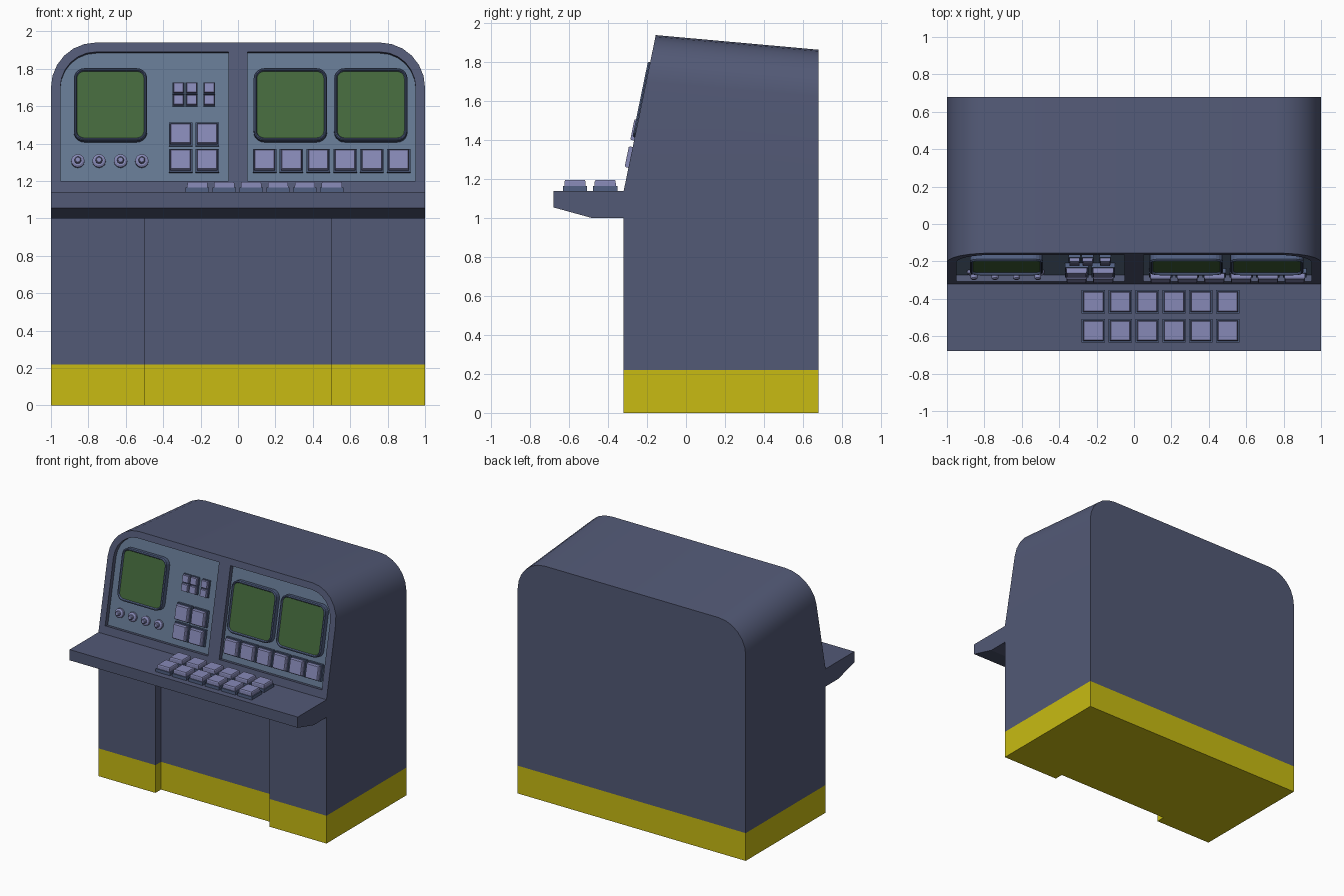
import bpy, bmesh
from math import sin, cos, pi, atan
from mathutils import Matrix

if "Cube" in bpy.data.objects:
    bpy.data.objects.remove(bpy.data.objects["Cube"])

SLOPE = 0.206                      # lean of the instrument face
LEAN = atan(SLOPE)
FACE = Matrix.Translation((0, -0.32, 1.14)) @ Matrix.Rotation(pi / 2 - LEAN, 4, 'X')
DESK = Matrix.Translation((0, 0, 1.14))
FLOOR = -0.035                     # depth of the recessed panels


def material(name, rgb):
    m = bpy.data.materials.new(name)
    m.diffuse_color = (*rgb, 1)
    m.use_nodes = True
    m.node_tree.nodes["Principled BSDF"].inputs["Base Color"].default_value = m.diffuse_color
    return m


HULL = material("hull_blue", (0.085, 0.10, 0.18))
PANEL = material("panel_blue", (0.13, 0.19, 0.29))
TRIM = material("trim_blue", (0.085, 0.12, 0.23))
KEY = material("key_lilac", (0.24, 0.25, 0.47))
GREEN = material("screen_green", (0.058, 0.14, 0.045))
YELLOW = material("base_yellow", (0.58, 0.50, 0.006))


def up(z):                         # world height -> distance along the face
    return (z - 1.14) / cos(LEAN)


def finish(bm, name, mat, matrix=Matrix()):
    bmesh.ops.recalc_face_normals(bm, faces=bm.faces)
    me = bpy.data.meshes.new(name)
    bm.to_mesh(me)
    bm.free()
    me.materials.append(mat)
    ob = bpy.data.objects.new(name, me)
    bpy.context.collection.objects.link(ob)
    ob.matrix_world = matrix
    return ob


def loft(bm, loops, cap_start=True, cap_end=True):
    rings = [[bm.verts.new(p) for p in loop] for loop in loops]
    for a, b in zip(rings, rings[1:]):
        for i in range(len(a)):
            j = (i + 1) % len(a)
            bm.faces.new((a[i], a[j], b[j], b[i]))
    if cap_start:
        bm.faces.new(rings[0])
    if cap_end:
        bm.faces.new(rings[-1])


def flat(points, h):
    return [(x, y, h) for x, y in points]


def arc(cx, cy, r, a0, a1, n):
    return [(cx + r * cos(a0 + (a1 - a0) * i / n), cy + r * sin(a0 + (a1 - a0) * i / n))
            for i in range(n + 1)]


def rounded(cx, cy, w, h, r, n=5):
    pts = []
    for k, (sx, sy) in enumerate(((1, 1), (-1, 1), (-1, -1), (1, -1))):
        pts += arc(cx + sx * (w / 2 - r), cy + sy * (h / 2 - r), r, k * pi / 2, (k + 1) * pi / 2, n)
    return pts


def rect(cx, cy, w, h):
    return [(cx + sx * w / 2, cy + sy * h / 2) for sx, sy in ((1, 1), (-1, 1), (-1, -1), (1, -1))]


def buttons(name, centres, size, matrix, z0, z1):
    sockets, caps = bmesh.new(), bmesh.new()
    mid = z0 + (z1 - z0) * 0.45
    for x, y in centres:
        loft(sockets, [flat(rect(x, y, size, size), z0), flat(rect(x, y, size, size), mid)])
        loft(caps, [flat(rect(x, y, size * k, size * k), z) for k, z in
                    ((0.88, mid), (0.86, z1 - 0.006), (0.80, z1))], cap_start=False)
    finish(sockets, name + "_sockets", TRIM, matrix)
    finish(caps, name + "_caps", KEY, matrix)


def boolean(ob, cutter, op):
    mod = ob.modifiers.new(op, 'BOOLEAN')
    mod.operation, mod.object, mod.solver = op, cutter, 'EXACT'
    bpy.context.view_layer.objects.active = ob
    bpy.ops.object.modifier_apply(modifier=mod.name)
    bpy.data.objects.remove(cutter)


# cabinet with rounded shoulders and leaning upper front
right = [(1, 0.22), (1, 1.14)] + arc(0.76, 1.70, 0.24, 0, pi / 2, 6)
outline = right + [(-x, z) for x, z in reversed(right)]
bm = bmesh.new()
front = [bm.verts.new((x, -0.32 + SLOPE * max(0, z - 1.14), z)) for x, z in outline]
back = [bm.verts.new((x, 0.68, z - (0.075 if z > 1.2 else 0))) for x, z in outline]
for i in range(len(front)):
    j = (i + 1) % len(front)
    bm.faces.new((front[i], front[j], back[j], back[i]))
bm.faces.new((front[0], front[1], front[-2], front[-1]))
bm.faces.new(front[1:-1])
bm.faces.new(back)
body = finish(bm, "cabinet", HULL)

# desk shelf, joined to the cabinet
side = [(-0.2, 1.0), (-0.48, 1.0), (-0.68, 1.055), (-0.68, 1.14), (-0.2, 1.14)]
bm = bmesh.new()
loft(bm, [[(x, y, z) for y, z in side] for x in (-1, 1)])
boolean(body, finish(bm, "shelf_joiner", HULL), 'UNION')

# shallow knee recess
bm = bmesh.new()
loft(bm, [flat(rect(0, -0.5, 1, 0.5), z) for z in (0.1, 1.0)])
boolean(body, finish(bm, "knee_cutter", HULL), 'DIFFERENCE')

# two recessed instrument panels
half = [(0.05, 1.2), (0.95, 1.2)] + arc(0.76, 1.70, 0.19, 0, pi / 2, 6) + [(0.05, 1.89)]
for label, s in (("left", -1), ("right", 1)):
    pts = [(s * x, up(z)) for x, z in half]
    bm = bmesh.new()
    loft(bm, [flat(pts, FLOOR - 0.01), flat(pts, 0.05)])
    boolean(body, finish(bm, "panel_cutter", HULL, FACE), 'DIFFERENCE')
    bm = bmesh.new()
    loft(bm, [flat(pts, FLOOR - 0.01), flat(pts, FLOOR)])
    finish(bm, label + "_panel", PANEL, FACE)

bpy.ops.object.select_all(action='DESELECT')
body.select_set(True)
bpy.context.view_layer.objects.active = body
bpy.ops.object.shade_smooth_by_angle(angle=pi / 9)
for p in body.data.polygons:       # keep the shelf underside faceted
    if p.normal.z < -0.5:
        p.use_smooth = False

# yellow base following the knee recess
plan = [(1, 0.68), (1, -0.32), (0.5, -0.32), (0.5, -0.25)]
plan += [(-x, y) for x, y in reversed(plan)]
bm = bmesh.new()
loft(bm, [flat(plan, 0), flat(plan, 0.22)])
finish(bm, "base", YELLOW)

# screens with raised bezels
for label, x in (("left", -0.682), ("middle", 0.28), ("right", 0.71)):
    y = up(1.608)
    bm = bmesh.new()
    loft(bm, [flat(rounded(x, y, 0.392 - d, 0.396 - d, 0.055 - d / 2), h) for d, h in
              ((0, FLOOR), (0, 0.004), (0.012, 0.012), (0.022, 0.012), (0.034, 0.0))],
         cap_start=False, cap_end=False)
    finish(bm, label + "_bezel", TRIM, FACE)
    bm = bmesh.new()
    bm.faces.new([bm.verts.new(p) for p in flat(rounded(x, y, 0.358, 0.362, 0.038), 0.0)])
    screen = finish(bm, label + "_screen", GREEN, FACE)
    if screen.data.polygons[0].normal.z < 0:
        screen.data.flip_normals()

# button groups
buttons("row_button", [(0.142 + 0.1435 * i, up(1.312)) for i in range(6)], 0.126, FACE, FLOOR, 0.02)
buttons("block_button", [(x, up(z)) for x in (-0.307, -0.165) for z in (1.312, 1.452)],
        0.126, FACE, FLOOR, 0.02)
buttons("small_button", [(x, up(z)) for x in (-0.318, -0.248, -0.154) for z in (1.635, 1.70)],
        0.063, FACE, FLOOR, 0.002)
buttons("desk_button", [(-0.217 + 0.1437 * i, y) for i in range(6) for y in (-0.415, -0.57)],
        0.125, DESK, 0, 0.055)

# row of round knobs
bm = bmesh.new()
for x in (-0.856, -0.743, -0.628, -0.514):
    loft(bm, [flat(arc(x, up(1.312), r, 0, 2 * pi, 12)[:-1], h) for r, h in
              ((0.036, FLOOR), (0.036, -0.018), (0.026, -0.012), (0.018, -0.012),
               (0.018, 0.006), (0.013, 0.012))], cap_start=False)
finish(bm, "knobs", KEY, FACE)
